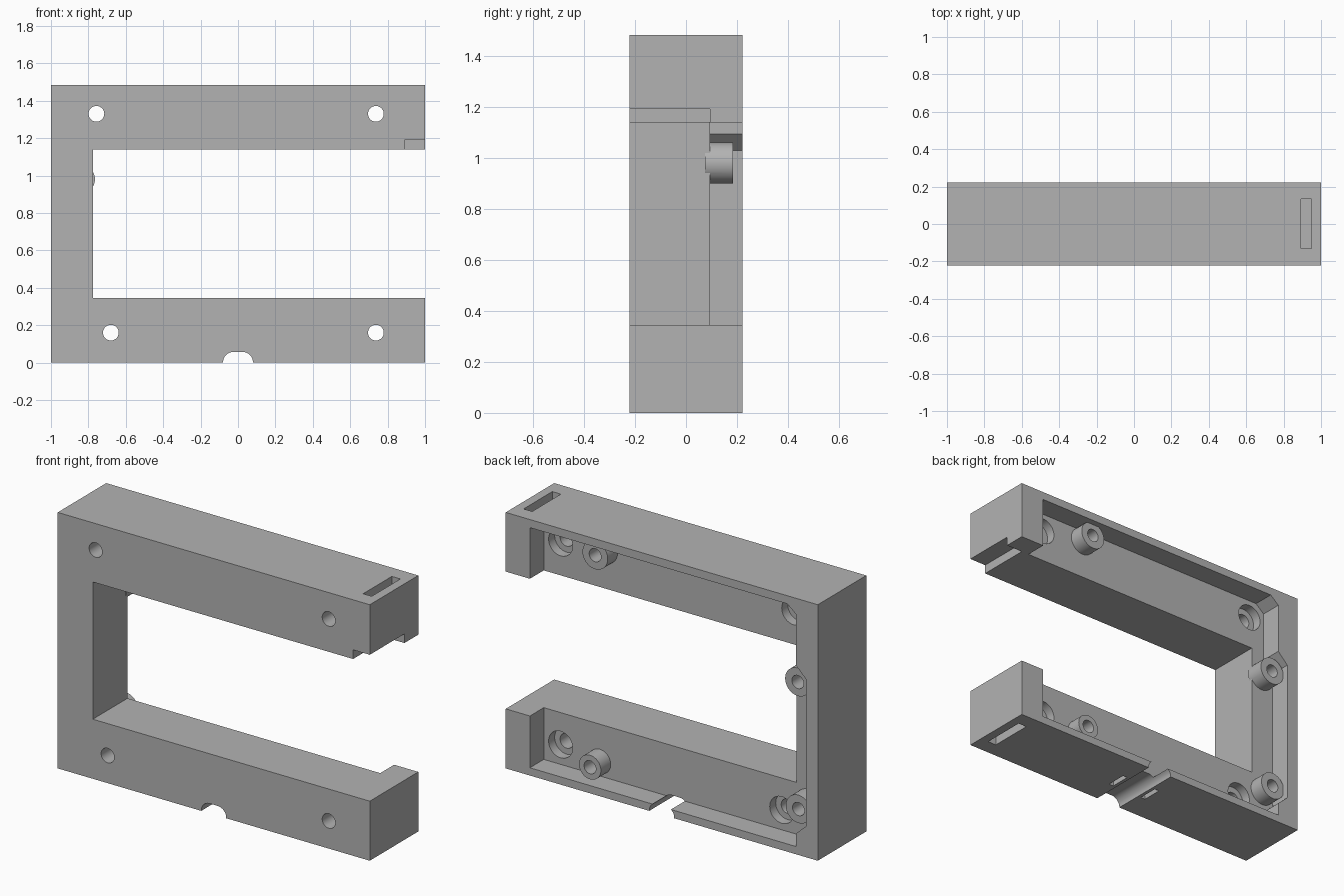
import bpy, bmesh
from math import pi, sin, cos

cube = bpy.data.objects.get("Cube")
if cube:
    bpy.data.objects.remove(cube, do_unlink=True)

FRONT, BACK, FLOOR, FACE = -0.222, 0.222, 0.095, 0.185
TOP = 1.483

grey = bpy.data.materials.new("plain_grey")
grey.use_nodes = True
grey.diffuse_color = (0.45, 0.45, 0.45, 1)
grey.node_tree.nodes["Principled BSDF"].inputs["Base Color"].default_value = (0.45, 0.45, 0.45, 1)


def prism(name, outline, y0, y1):
    """Extrude an x-z outline from y0 to y1."""
    bm = bmesh.new()
    face = bm.faces.new([bm.verts.new((x, y0, z)) for x, z in outline])
    ext = bmesh.ops.extrude_face_region(bm, geom=[face])
    verts = [v for v in ext["geom"] if isinstance(v, bmesh.types.BMVert)]
    bmesh.ops.translate(bm, verts=verts, vec=(0, y1 - y0, 0))
    bmesh.ops.recalc_face_normals(bm, faces=bm.faces)
    mesh = bpy.data.meshes.new(name)
    bm.to_mesh(mesh)
    bm.free()
    mesh.materials.append(grey)
    obj = bpy.data.objects.new(name, mesh)
    bpy.context.collection.objects.link(obj)
    return obj


def arc(x, z, r, a0, a1, n):
    return [(x + r * cos(a0 + (a1 - a0) * i / n), z + r * sin(a0 + (a1 - a0) * i / n))
            for i in range(n + 1)]


def disc(x, z, r):
    return arc(x, z, r, 0, 2 * pi, 40)[:-1]


def rect(x0, x1, z0, z1):
    return [(x0, z0), (x1, z0), (x1, z1), (x0, z1)]


def combine(operation, name, outline, y0, y1):
    """Boolean a prism into the frame, then drop the helper."""
    tool = prism(name, outline, y0, y1)
    tool.hide_render = True
    mod = frame.modifiers.new(name, "BOOLEAN")
    mod.operation, mod.solver, mod.object = operation, "EXACT", tool
    bpy.context.view_layer.objects.active = frame
    bpy.ops.object.modifier_apply(modifier=name)
    bpy.data.objects.remove(tool, do_unlink=True)


def cut(*args):
    combine("DIFFERENCE", *args)


# C-shaped frame
frame = prism("c_frame", [(-1, 0), (1, 0), (1, 0.345), (-0.775, 0.345),
                          (-0.775, 1.14), (1, 1.14), (1, TOP), (-1, TOP)], FRONT, BACK)

# Rear recess with chamfered corner and thinner wall beside the bosses
cut("recess", [(0.845, 0.045), (0.845, 1.436), (-0.805, 1.436), (-0.86, 1.39), (-0.86, 1.095),
               (-0.925, 1.03), (-0.925, 0.18), (-0.86, 0.12), (-0.86, 0.045)], FLOOR, 0.4)

# Screw bosses with blind holes
bosses = [(-0.846, 0.98, 0.081), (-0.85, 0.245, 0.081), (0.453, 1.367, 0.081), (0.486, 0.13, 0.07)]
for x, z, r in bosses:
    combine("UNION", "boss", disc(x, z, r), FLOOR - 0.02, FACE)
for x, z, r in bosses:
    cut("boss_hole", disc(x, z, 0.038), 0.04, 0.3)

# Through holes, counterbored from the rear
for x, z in [(-0.757, 1.33), (0.737, 1.33), (-0.68, 0.16), (0.737, 0.16)]:
    cut("through_hole", disc(x, z, 0.042), -0.4, 0.3)
    cut("counterbore", disc(x, z, 0.077), 0.04, 0.13)

# Step under the tip of the upper arm
cut("tip_step", rect(0.893, 1.2, 1.0, 1.193), -0.4, FLOOR)

# Strap slots in the top and bottom near the open end
for z0, z1 in [(TOP - 0.12, 1.6), (-0.1, 0.12)]:
    cut("strap_slot", rect(0.893, 0.948, z0, z1), -0.13, 0.133)

# Rounded cable groove under the lower arm
groove = [(0.08, -0.1)] + arc(0.025, 0.002, 0.055, 0, pi / 2, 10)
groove += arc(-0.025, 0.002, 0.055, pi / 2, pi, 10) + [(-0.08, -0.1)]
cut("cable_groove", groove, -0.4, 0.4)

# Arched tie tunnel around the groove
tunnel = [(0.13, -0.1)] + arc(0, 0, 0.13, 0, pi, 20) + [(-0.13, -0.1), (-0.1, -0.1)]
tunnel += arc(0, 0, 0.1, pi, 0, 20) + [(0.1, -0.1)]
cut("tie_tunnel", tunnel, -0.06, 0.06)

# Smooth round walls, crisp edges
for obj in bpy.context.selected_objects:
    obj.select_set(False)
frame.select_set(True)
bpy.context.view_layer.objects.active = frame
bpy.ops.object.shade_smooth_by_angle(angle=0.5)
